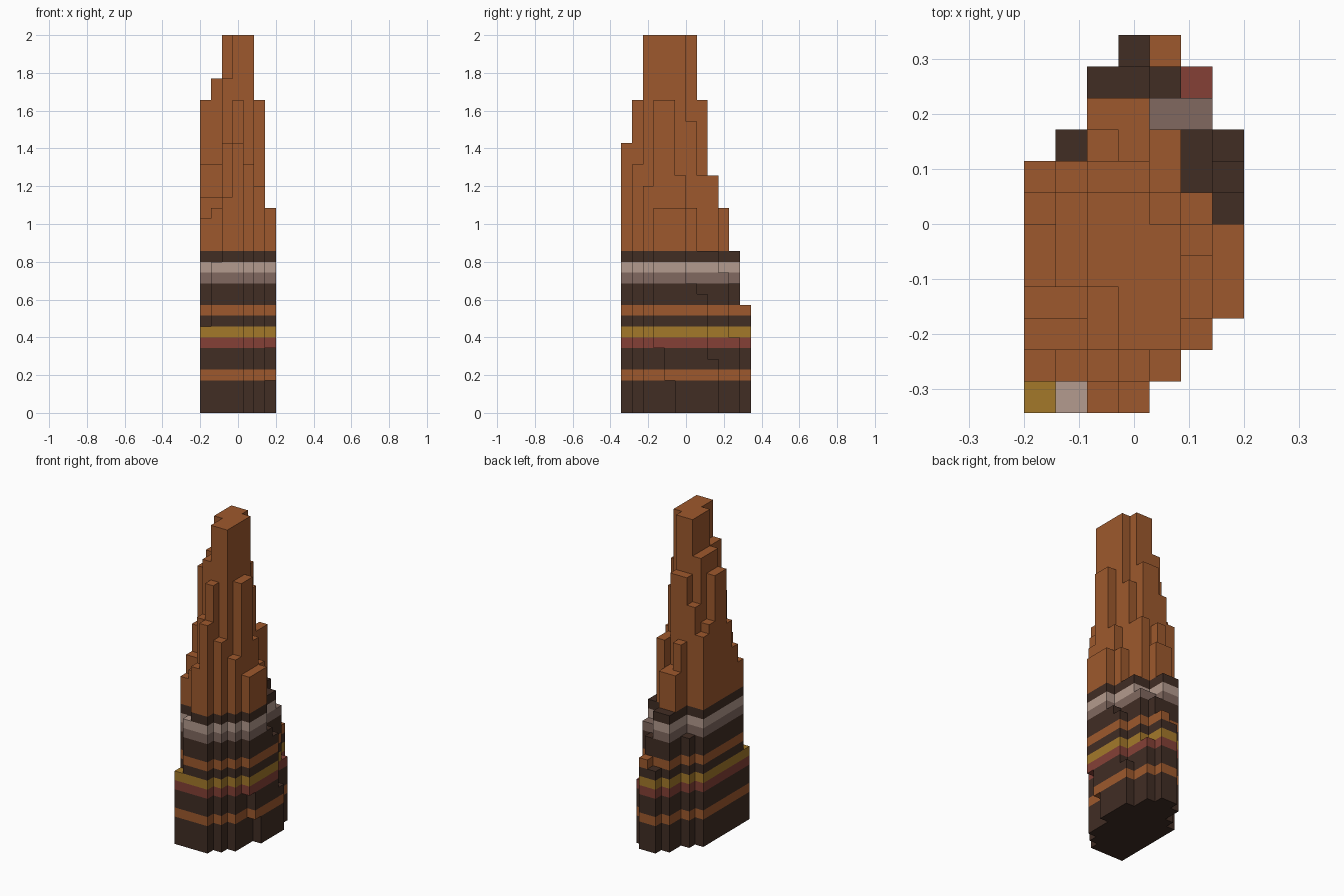
import bpy, bmesh
from mathutils import Vector

cube = bpy.data.objects.get("Cube")
if cube:
    bpy.data.objects.remove(cube, do_unlink=True)

UNIT = 2 / 35
LEVELS = " abcdefghijklmnopqrstuvwxyzABCDEFGHI"

# Plan of block columns, front row first; each letter is a column height
PLAN = [
    "hnty...",
    "rsyCw..",
    "ttEIIu.",
    "wwEIICs",
    "CEIIICs",
    "CEIIIvs",
    "xEIIAsl",
    "wzCCvok",
    ".lvsvoe",
    "..ssmm.",
    "..oolg.",
    "...ij..",
]
COLS, ROWS = len(PLAN[0]), len(PLAN)

# Overhanging columns on the side: lowest filled level
UNDERCUT = {(6, 3): 6, (6, 4): 3}

COLOURS = {
    "burnt orange": (158, 89, 45),
    "dark brown": (65, 45, 36),
    "pale clay": (180, 155, 142),
    "grey clay": (129, 105, 96),
    "ochre yellow": (164, 121, 42),
    "brick red": (133, 64, 54),
}

# Strata from the ground up: name, colour, thickness in blocks
STRATA = [
    ("base_layer", "dark brown", 3),
    ("lower_orange_band", "burnt orange", 1),
    ("lower_brown_band", "dark brown", 2),
    ("red_band", "brick red", 1),
    ("yellow_band", "ochre yellow", 1),
    ("middle_brown_band", "dark brown", 1),
    ("middle_orange_band", "burnt orange", 1),
    ("upper_brown_band", "dark brown", 2),
    ("grey_band", "grey clay", 1),
    ("pale_band", "pale clay", 1),
    ("top_brown_band", "dark brown", 1),
    ("rock_spire", "burnt orange", 20),
]


def linear(c):
    c /= 255
    return c / 12.92 if c <= 0.04045 else ((c + 0.055) / 1.055) ** 2.4


def make_material(name, rgb):
    mat = bpy.data.materials.new(name)
    mat.use_nodes = True
    colour = (*[linear(c) for c in rgb], 1)
    mat.diffuse_color = colour
    bsdf = next(n for n in mat.node_tree.nodes if n.type == "BSDF_PRINCIPLED")
    bsdf.inputs["Base Color"].default_value = colour
    bsdf.inputs["Roughness"].default_value = 0.9
    return mat


def filled(i, j, k):
    if not (0 <= i < COLS and 0 <= j < ROWS) or PLAN[j][i] == ".":
        return False
    return UNDERCUT.get((i, j), 0) <= k < LEVELS.index(PLAN[j][i])


def add_face(bm, cell, axis, sign):
    """Add one exposed block face, wound to point outwards."""
    normal, u, v = Vector(), Vector(), Vector()
    normal[axis], u[(axis + 1) % 3], v[(axis + 2) % 3] = sign, 0.5, 0.5
    centre = Vector(cell) + Vector((0.5, 0.5, 0.5)) + normal / 2
    corners = [centre - u - v, centre + u - v, centre + u + v, centre - u + v]
    shift = Vector((COLS / 2, ROWS / 2, 0))
    bm.faces.new([bm.verts.new((c - shift) * UNIT) for c in corners[::sign]])


def build_stratum(name, mat, low, high):
    bm = bmesh.new()
    for k in range(low, high):
        for j in range(ROWS):
            for i in range(COLS):
                if not filled(i, j, k):
                    continue
                for axis in range(3):
                    for sign in (-1, 1):
                        near = [i, j, k]
                        near[axis] += sign
                        if not filled(*near):
                            add_face(bm, (i, j, k), axis, sign)
    # Weld blocks and merge their flat faces
    bmesh.ops.remove_doubles(bm, verts=bm.verts, dist=UNIT / 100)
    bmesh.ops.dissolve_limit(bm, angle_limit=0.01, verts=bm.verts, edges=bm.edges)
    mesh = bpy.data.meshes.new(name)
    bm.to_mesh(mesh)
    bm.free()
    mesh.materials.append(mat)
    bpy.context.collection.objects.link(bpy.data.objects.new(name, mesh))


materials = {n: make_material(n, rgb) for n, rgb in COLOURS.items()}
level = 0
for part, colour, thickness in STRATA:
    build_stratum(part, materials[colour], level, level + thickness)
    level += thickness
